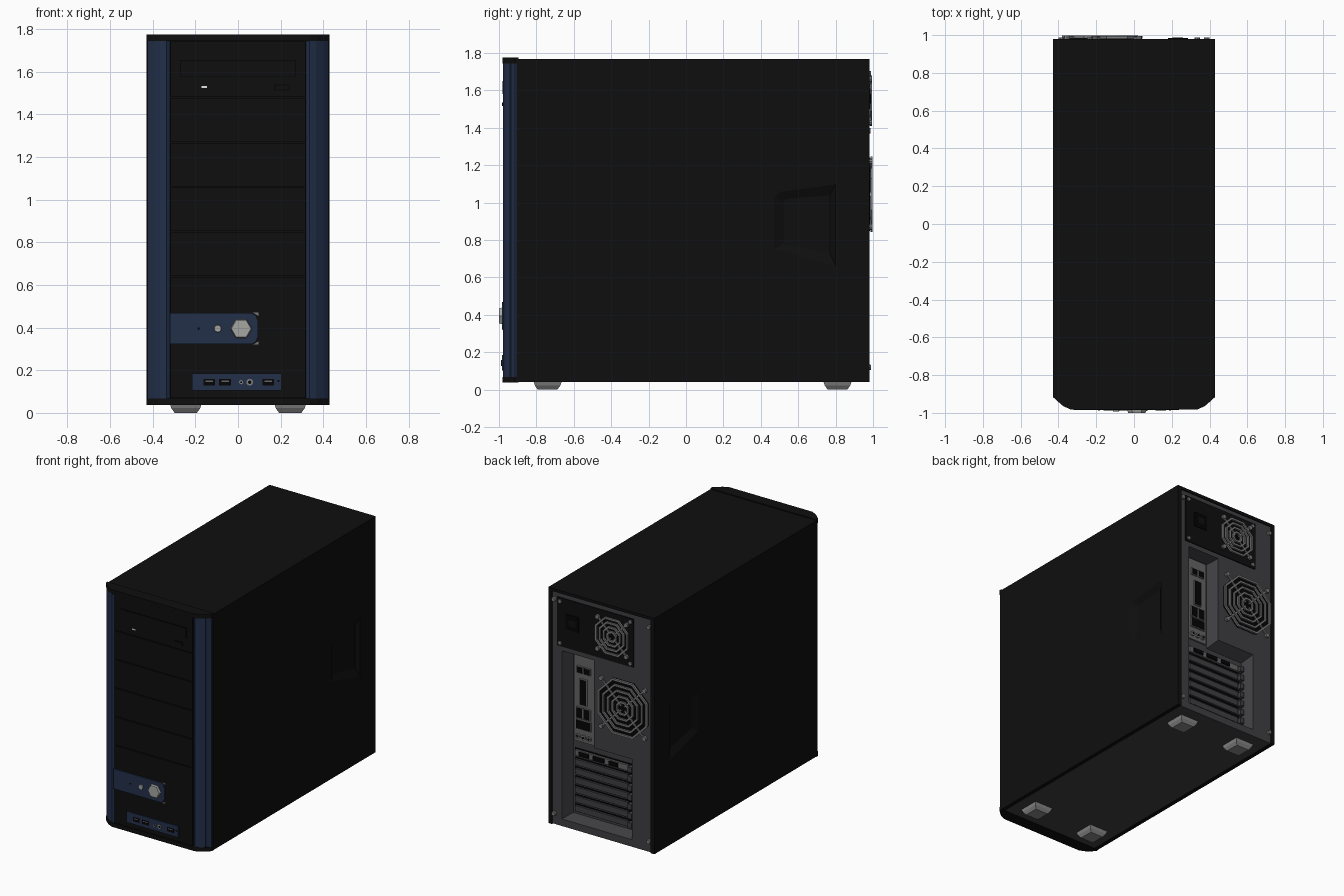
import bpy, bmesh, math
from mathutils import Matrix, Vector

if "Cube" in bpy.data.objects:
    bpy.data.objects.remove(bpy.data.objects["Cube"])

def mat(name, r, g, b):
    m = bpy.data.materials.new(name)
    m.diffuse_color = (r, g, b, 1)
    m.use_nodes = True
    m.node_tree.nodes["Principled BSDF"].inputs["Base Color"].default_value = m.diffuse_color
    return m

BLACK = mat("case black", .0045, .0045, .0045)
DARK = mat("socket black", .0015, .0015, .0015)
BLUE = mat("navy blue", .016, .029, .068)
GREY = mat("chassis grey", .05, .05, .056)
PLATE = mat("plate grey", .13, .13, .13)
STEEL = mat("steel", .2, .2, .2)
SILVER = mat("button silver", .38, .38, .36)
FOOT = mat("foot grey", .25, .25, .25)
WHITE = mat("lamp white", .8, .8, .8)

def finish(name, bm, m):
    bmesh.ops.recalc_face_normals(bm, faces=bm.faces[:])
    me = bpy.data.meshes.new(name)
    bm.to_mesh(me)
    bm.free()
    me.materials.append(m)
    ob = bpy.data.objects.new(name, me)
    bpy.context.collection.objects.link(ob)
    return ob

def loft(name, a, b, m):
    """Solid between two matching outlines."""
    bm = bmesh.new()
    va, vb = [bm.verts.new(p) for p in a], [bm.verts.new(p) for p in b]
    bm.faces.new(va)
    bm.faces.new(vb)
    for i in range(len(a)):
        j = (i + 1) % len(a)
        bm.faces.new((va[i], va[j], vb[j], vb[i]))
    return finish(name, bm, m)

def box(name, x0, x1, y0, y1, z0, z1, m):
    ring = lambda z: [(x0, y0, z), (x1, y0, z), (x1, y1, z), (x0, y1, z)]
    return loft(name, ring(z0), ring(z1), m)

def column(name, pts, z0, z1, m):
    return loft(name, [(x, y, z0) for x, y in pts], [(x, y, z1) for x, y in pts], m)

def disc(name, x, z, r, y0, y1, m, n=16, r2=None, rot=0.0):
    """Round or polygonal stud pointing along y."""
    ring = lambda y, q: [(x + q * math.cos(rot + 2 * math.pi * i / n), y,
                          z + q * math.sin(rot + 2 * math.pi * i / n)) for i in range(n)]
    return loft(name, ring(y0, r), ring(y1, r if r2 is None else r2), m)

def cut(target, cutter):
    cutter.hide_render = True
    mod = target.modifiers.new("cut", "BOOLEAN")
    mod.operation, mod.solver, mod.object = "DIFFERENCE", "EXACT", cutter
    bpy.context.view_layer.objects.active = target
    bpy.ops.object.modifier_apply(modifier="cut")
    bpy.data.objects.remove(cutter)

# Grey chassis with the tapered L-shaped recess in the back
chassis = box("chassis", -.402, .402, -.9, .972, .042, 1.75, GREY)
outer = [(.33, .09), (.33, 1.33), (.06, 1.33), (.06, .69), (-.25, .69), (-.25, .09)]
inner = [(.29, .12), (.29, 1.30), (.10, 1.30), (.10, .64), (-.21, .64), (-.21, .12)]
k = .012  # extend the outer outline slightly past the back face
cut(chassis, loft("recess_cutter", [(x, .972 + k, z) for x, z in outer],
                  [(x, .89, z) for x, z in inner], GREY))

# Side panels with shallow finger recesses, and top panel
for s, side in ((-1, "left"), (1, "right")):
    x0, x1 = sorted((s * .40, s * .43))
    panel = box(side + "_side_panel", x0, x1, -.905, .98, .04, 1.747, BLACK)
    a = [(.47, .75), (.47, 1.03), (.50, 1.06), (.80, 1.10), (.80, .66)]
    b = [(.52, .78), (.52, 1.00), (.54, 1.02), (.77, 1.04), (.77, .73)]
    cut(panel, loft("grip_cutter", [(s * .431, y, z) for y, z in a],
                    [(s * .408, y, z) for y, z in b], BLACK))
box("top_panel", -.43, .43, -.9, .98, 1.747, 1.768, BLACK)

# Chamfered top and bottom front caps
half = [(.43, -.895), (.43, -.915), (.41, -.934), (.375, -.964), (.335, -.982)]
cap = half + [(-x, y) for x, y in reversed(half)]
column("front_top_cap", cap, 1.745, 1.775, BLACK)
column("front_bottom_cap", cap, .038, .068, BLACK)

# Blue corner strips with one vertical groove
strip = [(.318, -.9), (.318, -.966), (.335, -.978), (.365, -.966), (.397, -.941),
         (.397, -.935), (.403, -.930), (.403, -.936), (.425, -.914), (.425, -.9)]
for s, side in ((-1, "left"), (1, "right")):
    column(side + "_corner_strip", [(s * x, y) for x, y in strip], .068, 1.745, BLUE)

# Front panel: backing plus bay covers separated by narrow gaps
box("front_backing", -.318, .318, -.966, -.89, .068, 1.745, BLACK)
bays = [.068, .64, .85, 1.06, 1.27, 1.48, 1.745]
for i, (lo, hi) in enumerate(zip(bays, bays[1:])):
    box(f"bay_cover_{i}", -.317, .317, -.977, -.96, lo + .003, hi - .003, BLACK)

# Optical drive
box("drive_outline", -.272, .272, -.9785, -.97, 1.577, 1.655, DARK)
box("drive_tray", -.268, .268, -.982, -.97, 1.581, 1.651, BLACK)
box("drive_button_rim", .17, .242, -.979, -.97, 1.513, 1.54, DARK)
box("drive_button", .175, .237, -.984, -.97, 1.518, 1.535, BLACK)
box("drive_lamp", -.172, -.145, -.98, -.97, 1.525, 1.533, WHITE)

# Blue control bar with power and reset buttons
bar = [(-.32, .322), (.065, .322), (.085, .335), (.094, .36), (.094, .43),
       (.085, .455), (.065, .468), (-.32, .468)]
loft("control_bar", [(x, -.97, z) for x, z in bar], [(x, -.985, z) for x, z in bar], BLUE)
for z0, z1, c in ((.32, .335, .32), (.455, .47, .47)):
    tip = [(.07, c), (.096, c), (.096, z0 + z1 - c)]
    loft("bar_corner", [(x, -.975, z) for x, z in tip], [(x, -.98, z) for x, z in tip], STEEL)
disc("power_button", .015, .395, .052, -.98, -1.0, SILVER, 6, .046)
disc("reset_button", -.095, .395, .02, -.98, -.992, SILVER, 8, .016)
disc("activity_lamp", -.185, .395, .006, -.98, -.987, DARK, 8)

# Blue port strip
box("port_strip", -.215, .205, -.985, -.97, .104, .185, BLUE)
for x, w in ((-.135, .052), (-.06, .056), (.142, .056)):
    box("front_port_frame", x - w / 2, x + w / 2, -.987, -.98, .128, .158, DARK)
    box("front_port_tongue", x - w * .32, x + w * .32, -.9885, -.98, .146, .152, PLATE)
for x, r in ((.015, .01), (.055, .016)):
    disc("audio_jack", x, .144, r, -.98, -.989, STEEL, 12)
    disc("audio_jack_hole", x, .144, r * .5, -.98, -.990, DARK, 10)
disc("strip_lamp", .19, .15, .005, -.98, -.987, DARK, 8)

# Feet
for x in (-.245, .245):
    for y in (-.74, .81):
        sq = lambda h, z: [(x + h * i, y + h * j, z) for i, j in ((-1, -1), (1, -1), (1, 1), (-1, 1))]
        loft("foot", sq(.075, .043), sq(.068, .022), FOOT)
        loft("foot_pad", sq(.068, .022), sq(.052, 0), FOOT)

# Power supply plate and mains socket
box("power_supply_plate", -.26, .36, .95, .979, 1.36, 1.715, BLACK)
box("mains_socket", .18, .285, .97, .986, 1.50, 1.61, DARK)
box("mains_socket_core", .205, .26, .97, .988, 1.53, 1.58, BLACK)
for x, z in ((.335, 1.69), (-.235, 1.69), (.335, 1.385), (-.235, 1.385)):
    disc("supply_screw", x, z, .014, .97, .987, STEEL, 8)

# Octagonal fan grilles: concentric wire rings, spokes and corner screws
def grille(name, x, z, r, rings, y, back):
    turn = math.pi / 8
    disc(name + "_opening", x, z, r * .98, y - .02, y + .002, back, 8, rot=turn)
    w = .0075
    for i in range(rings):
        rr = r * (1 - i / (rings + .3)) - w
        bm = bmesh.new()
        loops = []
        for q, yy in ((rr - w, y + .004), (rr + w, y + .004), (rr + w, y + .016), (rr - w, y + .016)):
            loops.append([bm.verts.new((x + q * math.cos(turn + a * math.pi / 4), yy,
                                        z + q * math.sin(turn + a * math.pi / 4))) for a in range(8)])
        for p in range(4):
            A, B = loops[p], loops[(p + 1) % 4]
            for a in range(8):
                b = (a + 1) % 8
                bm.faces.new((A[a], A[b], B[b], B[a]))
        finish(f"{name}_ring_{i}", bm, STEEL)
    for i in range(4):
        ang = math.pi / 4 + i * math.pi / 2
        d = Vector((math.cos(ang), 0, math.sin(ang)))
        n = Vector((-d.z, 0, d.x)) * .006
        c = Vector((x, y, z))
        quad = [c + d * .02 + n, c + d * r * 1.1 + n, c + d * r * 1.1 - n, c + d * .02 - n]
        loft(name + "_spoke", [v + Vector((0, .001, 0)) for v in quad],
             [v + Vector((0, .010, 0)) for v in quad], STEEL)
        p = c + d * r * 1.14
        disc(name + "_screw", p.x, p.z, .016, y - .005, y + .016, STEEL, 8)

grille("supply_fan", -.09, 1.545, .145, 4, .979, DARK)
grille("case_fan", -.18, 1.045, .218, 5, .982, DARK)

# Motherboard port plate inside the recess
box("port_plate", .115, .275, .88, .902, .66, 1.29, PLATE)
ports = [(.165, 1.19, .04, .04), (.225, 1.19, .04, .04), (.195, 1.03, .05, .18),
         (.165, .875, .045, .07), (.225, .875, .045, .07), (.195, .79, .11, .06)]
for x, z, w, h in ports:
    box("rear_port_shell", x - w / 2 - .005, x + w / 2 + .005, .895, .912, z - h / 2 - .005, z + h / 2 + .005, STEEL)
    box("rear_port", x - w / 2, x + w / 2, .895, .914, z - h / 2, z + h / 2, DARK)
for x in (.15, .195, .24):
    disc("rear_audio_jack", x, .70, .018, .90, .915, STEEL, 10)
    disc("rear_audio_hole", x, .70, .009, .90, .917, DARK, 8)

# Expansion slots: the top one holds a card bracket
for i in range(7):
    z = .165 + .068 * i
    box(f"slot_gap_{i}", -.185, .275, .88, .893, z - .03, z + .03, DARK)
    card = i == 6
    box(f"slot_cover_{i}", -.165, .265, .88, .908, z - .021, z + .021, PLATE if card else GREY)
    box(f"slot_tab_{i}", -.205, -.175, .88, .925, z - .02, z + .02, GREY)
    if card:
        for x, w in ((.19, .08), (.07, .09), (-.05, .07)):
            box("card_port", x - w / 2, x + w / 2, .9, .918, z - .014, z + .014, DARK)

# Case screws along both back edges
for x in (-.385, .385):
    for z in (.12, 1.69):
        disc("case_screw", x, z, .018, .965, .988, STEEL, 10, .014)
